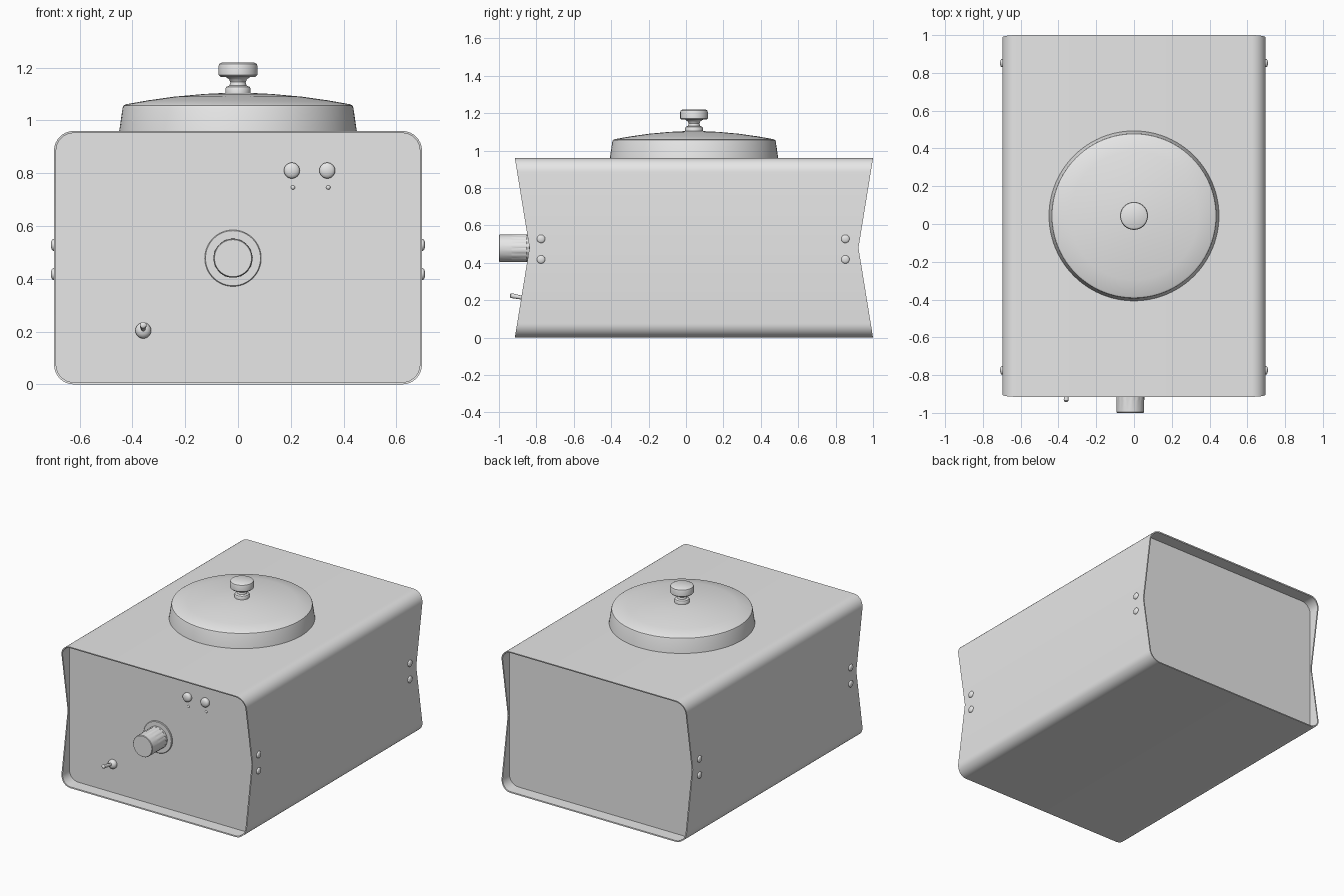
import bpy, bmesh, math
from mathutils import Matrix, Vector

cube = bpy.data.objects.get("Cube")
if cube:
    bpy.data.objects.remove(cube, do_unlink=True)

GREY = (0.8, 0.8, 0.8, 1)
grey = bpy.data.materials.new("plain grey")
grey.use_nodes = True
grey.diffuse_color = GREY
grey.node_tree.nodes["Principled BSDF"].inputs["Base Color"].default_value = GREY

HALF_W, HEIGHT, RADIUS, WALL = 0.697, 0.96, 0.075, 0.008
MID = HEIGHT / 2
FRONT, BACK, PINCH = -0.915, 1.0, 0.078
PANEL_FRONT, PANEL_BACK = -0.83, 0.915


def finish(name, bm, angle=35):
    """Turn a bmesh into a smooth-shaded object."""
    bmesh.ops.remove_doubles(bm, verts=bm.verts, dist=1e-5)
    bmesh.ops.recalc_face_normals(bm, faces=bm.faces)
    mesh = bpy.data.meshes.new(name)
    bm.to_mesh(mesh)
    bm.free()
    mesh.materials.append(grey)
    obj = bpy.data.objects.new(name, mesh)
    bpy.context.collection.objects.link(obj)
    bpy.ops.object.select_all(action="DESELECT")
    obj.select_set(True)
    bpy.context.view_layer.objects.active = obj
    bpy.ops.object.shade_smooth_by_angle(angle=math.radians(angle))
    return obj


def bridge(bm, a, b):
    for i in range(len(a)):
        j = (i + 1) % len(a)
        bm.faces.new((a[i], a[j], b[j], b[i]))


def lathe(name, profile, location, direction=(0, 0, 1), segments=48, flutes=()):
    """Revolve (radius, height) points; rings listed in flutes get grooves."""
    bm = bmesh.new()
    rings = []
    for k, (r, h) in enumerate(profile):
        ring = []
        for i in range(segments):
            a = math.tau * i / segments
            rr = r * 0.96 if k in flutes and i % 4 == 0 else r
            ring.append(bm.verts.new((rr * math.cos(a), rr * math.sin(a), h)))
        rings.append(ring)
    for a, b in zip(rings, rings[1:]):
        bridge(bm, a, b)
    bmesh.ops.remove_doubles(bm, verts=bm.verts, dist=1e-5)
    turn = Vector(direction).to_track_quat("Z", "Y").to_matrix().to_4x4()
    bm.transform(Matrix.Translation(location) @ turn)
    return finish(name, bm)


def dome(radius, height, base=0.0, steps=5):
    """Profile of a shallow dome on a short straight base."""
    arc = [(radius * math.cos(math.pi / 2 * i / steps),
            base + height * math.sin(math.pi / 2 * i / steps)) for i in range(steps)]
    return [(radius, 0)] + arc + [(0, base + height)]


def section(inset):
    """Rounded rectangle with an extra point at each side's waist."""
    pts = []
    r = RADIUS - inset
    for q, (sx, sz) in enumerate([(1, 1), (-1, 1), (-1, -1), (1, -1)]):
        cx, cz = sx * (HALF_W - RADIUS), MID + sz * (MID - RADIUS)
        for i in range(9):
            a = math.pi / 2 * (q + i / 8)
            pts.append((cx + r * math.cos(a), cz + r * math.sin(a)))
        if q in (1, 3):
            pts.append((sx * (HALF_W - inset), MID))
    return pts


# Pinched casing: a thin tube whose open ends draw in at mid height
bm = bmesh.new()
loops = []
for inset, back in ((0, False), (0, True), (WALL, True), (WALL, False)):
    loop = []
    for x, z in section(inset):
        pull = PINCH * (1 - abs(z - MID) / MID)
        loop.append(bm.verts.new((x, BACK - pull if back else FRONT + pull, z)))
    loops.append(loop)
for k in range(4):
    bridge(bm, loops[k], loops[(k + 1) % 4])
finish("casing", bm)

# Recessed end panels
for name, y0, y1 in (("front_panel", PANEL_FRONT, PANEL_FRONT + 0.01),
                     ("back_panel", PANEL_BACK - 0.01, PANEL_BACK)):
    bm = bmesh.new()
    ends = [[bm.verts.new((x, y, z)) for x, z in section(WALL)] for y in (y0, y1)]
    bridge(bm, *ends)
    for end in ends:
        bm.faces.new(end)
    finish(name, bm)

# Round lid and its handle
lid_y = 0.043
lathe("lid", [(0.45, 0), (0.437, 0.088), (0.434, 0.096), (0.425, 0.101),
              (0.34, 0.116), (0.24, 0.13), (0.13, 0.14), (0.05, 0.144), (0, 0.144)],
      (0, lid_y, HEIGHT), segments=96)
lathe("lid_handle", [(0.047, 0), (0.048, 0.02), (0.044, 0.027), (0.032, 0.032),
                     (0.029, 0.045), (0.034, 0.056), (0.047, 0.065), (0.066, 0.065),
                     (0.074, 0.072), (0.074, 0.105), (0.071, 0.114), (0.062, 0.119),
                     (0, 0.12)], (0, lid_y, 1.1))

# Control knob with fluted grip on a flat collar
OUT = (0, -1, 0)
knob_at = (-0.019, PANEL_FRONT, 0.478)
lathe("knob_collar", [(0.107, 0), (0.107, 0.006), (0.104, 0.009), (0, 0.009)],
      knob_at, OUT, 64)
lathe("control_knob", [(0.074, 0), (0.074, 0.02), (0.074, 0.022), (0.074, 0.1),
                       (0.073, 0.105), (0.073, 0.166), (0.07, 0.17), (0, 0.17)],
      knob_at, OUT, 64, flutes=(2, 3))

# Indicator lamps with a pin below each
for i, x in enumerate((0.204, 0.338)):
    lathe(f"lamp_{i + 1}", dome(0.03, 0.014, 0.012), (x, PANEL_FRONT, 0.81), OUT, 32)
    lathe(f"lamp_pin_{i + 1}", dome(0.008, 0.006), (x + 0.004, PANEL_FRONT, 0.746), OUT, 16)

# Toggle switch
switch_at = Vector((-0.359, PANEL_FRONT, 0.204))
lathe("switch_base", dome(0.03, 0.022, 0.008), switch_at, OUT, 32)
lathe("switch_lever", [(0.007, 0), (0.013, 0.1), (0.012, 0.109), (0.007, 0.113), (0, 0.114)],
      switch_at, (0, -1, 0.2), 20)

# Paired side screws
for side, sign in (("left", 1), ("right", -1)):
    for end, y in (("front", -0.775), ("back", 0.852)):
        for level, z in (("lower", 0.418), ("upper", 0.528)):
            lathe(f"{side}_{end}_{level}_screw", dome(0.022, 0.009, 0.003),
                  (sign * HALF_W, y, z), (sign, 0, 0), 24)
